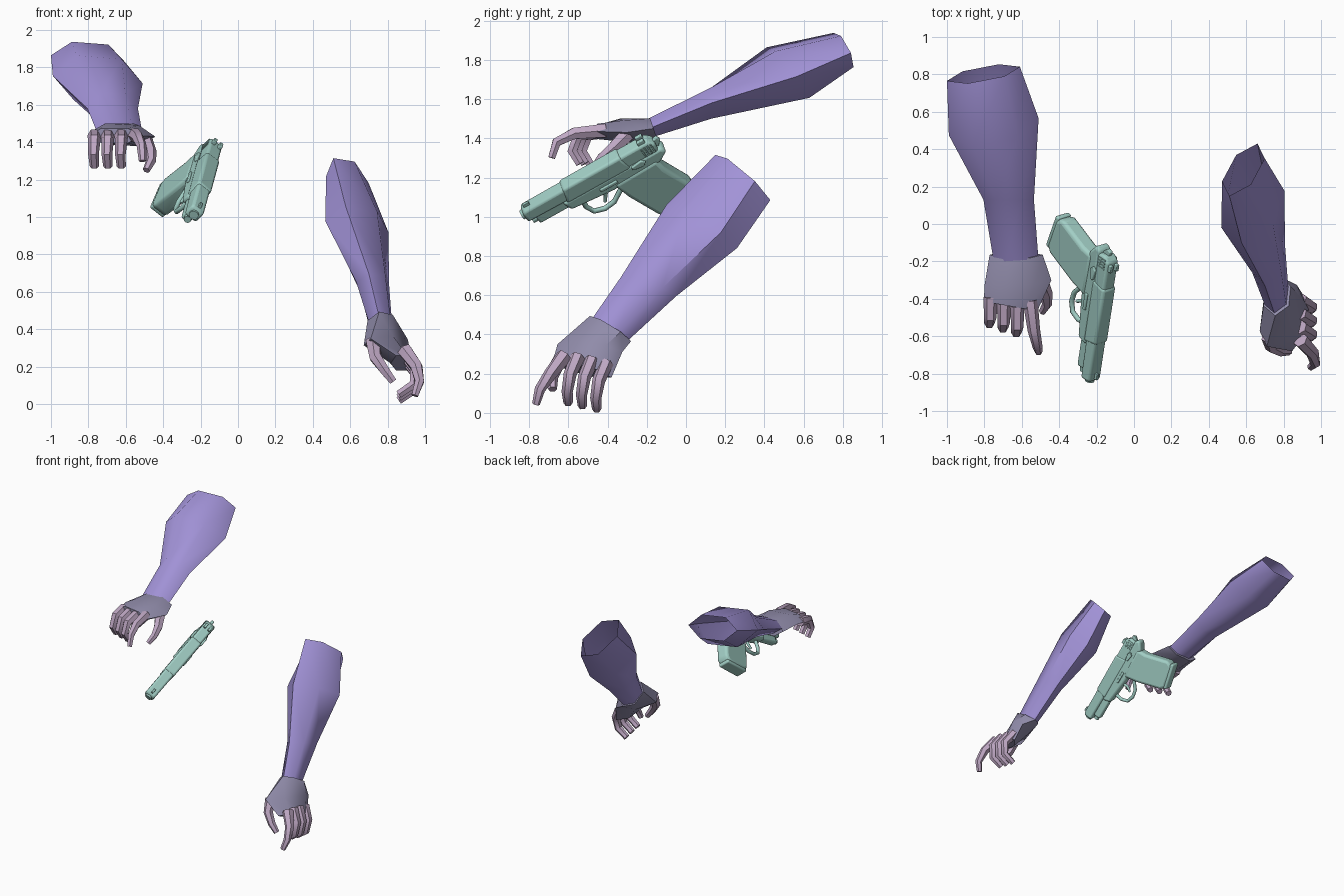
import bpy, bmesh, math
from mathutils import Vector, Matrix

cube = bpy.data.objects.get("Cube")
if cube:
    bpy.data.objects.remove(cube)


def material(name, r, g, b):
    m = bpy.data.materials.new(name)
    m.use_nodes = True
    m.diffuse_color = (r, g, b, 1)
    m.node_tree.nodes["Principled BSDF"].inputs["Base Color"].default_value = (r, g, b, 1)
    return m


PURPLE = material("purple sleeve", .36, .29, .68)
GREY = material("grey glove", .28, .26, .40)
PINK = material("pale pink skin", .52, .39, .55)
TEAL = material("pale teal metal", .36, .62, .56)


def finish(name, bm, mat, angle=40):
    bmesh.ops.recalc_face_normals(bm, faces=bm.faces)
    mesh = bpy.data.meshes.new(name)
    bm.to_mesh(mesh)
    bm.free()
    mesh.materials.append(mat)
    ob = bpy.data.objects.new(name, mesh)
    bpy.context.collection.objects.link(ob)
    bpy.ops.object.select_all(action='DESELECT')
    ob.select_set(True)
    bpy.context.view_layer.objects.active = ob
    bpy.ops.object.shade_smooth_by_angle(angle=math.radians(angle))
    return ob


def loft(name, rings, mat, start=True, end=True, sides=6):
    """Skin over rings given as (centre, half width vector, half height vector)."""
    bm = bmesh.new()
    loops = []
    for c, u, v in rings:
        c, u, v = Vector(c), Vector(u), Vector(v)
        turns = [math.tau * i / sides for i in range(sides)]
        loops.append([bm.verts.new(c + u * math.cos(a) + v * math.sin(a)) for a in turns])
    for lo, hi in zip(loops, loops[1:]):
        for i in range(sides):
            j = (i + 1) % sides
            bm.faces.new((lo[i], lo[j], hi[j], hi[i]))
    if start:
        bm.faces.new(loops[0])
    if end:
        bm.faces.new(loops[-1])
    return finish(name, bm, mat, 50)


def tube(name, path, radius, tip, mat, side=(1, 0, 0), sides=6):
    """Tapering tube along a path."""
    pts = [Vector(p) for p in path]
    rings = []
    for i, p in enumerate(pts):
        t = (pts[min(i + 1, len(pts) - 1)] - pts[max(i - 1, 0)]).normalized()
        u = (Vector(side) - t * t.dot(Vector(side))).normalized()
        r = radius + (tip - radius) * i / (len(pts) - 1)
        rings.append((p, u * r, t.cross(u) * r))
    return loft(name, rings, mat, sides=sides)


# Sleeves, open at the elbow
loft("right_sleeve", [
    ((-.805, .803, 1.85), (.195, .038, -.015), (.017, -.037, .092)),
    ((-.75, .52, 1.735), (.24, .045, -.02), (.01, -.1, .137)),
    ((-.67, .13, 1.58), (.135, 0, 0), (0, 0, .092)),
    ((-.63, -.2, 1.445), (.12, 0, 0), (0, -.02, .05))], PURPLE, start=False)
loft("left_sleeve", [
    ((.585, .29, 1.2), (-.075, -.14, .115), (.088, -.01, .045)),
    ((.635, .08, .95), (-.06, -.18, .11), (.16, .01, .03)),
    ((.72, -.19, .645), (-.02, -.14, .05), (.09, 0, .02)),
    ((.765, -.4, .41), (-.01, -.09, .054), (.065, 0, .015))], PURPLE, start=False)

# Gloves
loft("right_glove", [
    ((-.63, -.165, 1.445), (.142, 0, .005), (0, -.02, .062)),
    ((-.62, -.31, 1.44), (.178, .01, -.01), (0, -.02, .065)),
    ((-.66, -.44, 1.435), (.143, -.025, 0), (0, 0, .045))], GREY)
loft("left_glove", [
    ((.765, -.385, .43), (-.01, -.105, .064), (.078, 0, .018)),
    ((.79, -.49, .33), (-.08, -.165, .02), (.09, 0, .03)),
    ((.875, -.53, .22), (-.03, -.15, .04), (.05, 0, .025))], GREY)

# Curled fingers: shared bend offsets from each knuckle
right_bend = [(0, .03, 0), (0, -.08, -.02), (-.005, -.11, -.1), (0, -.07, -.165)]
left_bend = [(-.02, .01, .03), (.04, -.03, -.06), (.03, -.045, -.15), (-.05, -.04, -.205)]
FINGERS = ("little", "ring", "middle")
for i, finger in enumerate(FINGERS):
    right = Vector((-.768 + .072 * i, -.42 - .025 * i, 1.435))
    left = Vector((.91, -.415 - .073 * i, .225 + .016 * i))
    tube(f"right_{finger}_finger", [right + Vector(o) for o in right_bend], .038, .024, PINK)
    tube(f"left_{finger}_finger", [left + Vector(o) for o in left_bend], .038, .024, PINK, (0, 1, 0))

# Pointing fingers and thumbs
tube("right_index_finger", [(-.555, -.41, 1.44), (-.535, -.57, 1.425), (-.515, -.66, 1.38),
                            (-.51, -.685, 1.3)], .04, .02, PINK)
tube("right_thumb", [(-.5, -.3, 1.42), (-.47, -.37, 1.35), (-.465, -.43, 1.3),
                     (-.49, -.47, 1.25)], .042, .02, PINK)
tube("left_index_finger", [(.89, -.62, .29), (.955, -.69, .2), (.97, -.745, .12),
                           (.945, -.765, .045)], .042, .02, PINK, (0, 1, 0))
tube("left_thumb", [(.72, -.6, .34), (.735, -.655, .25), (.785, -.68, .18),
                    (.83, -.68, .12)], .042, .022, PINK, (0, 1, 0))

# Pistol frame: first axis runs from muzzle to rear, second runs down, third is sideways
back = Vector((.13, .866, .484)).normalized()
down = Vector((-.63, .45, -.635))
down = (down - back * down.dot(back)).normalized()
GUN = Matrix((back, down, back.cross(down))).transposed().to_4x4()
GUN.translation = (-.21, -.845, 1.04)


def slab(name, profile, half, bevel, middle=0, segments=3):
    """Side profile extruded across the pistol, with rounded edges."""
    bm = bmesh.new()
    face = bm.faces.new([bm.verts.new((x, y, middle - half)) for x, y in profile])
    out = bmesh.ops.extrude_face_region(bm, geom=[face])
    moved = [v for v in out["geom"] if isinstance(v, bmesh.types.BMVert)]
    bmesh.ops.translate(bm, verts=moved, vec=(0, 0, 2 * half))
    bmesh.ops.recalc_face_normals(bm, faces=bm.faces)
    ob = finish(name, bm, TEAL)
    ob.matrix_world = GUN
    mod = ob.modifiers.new("round", 'BEVEL')
    mod.width = bevel
    mod.segments = segments
    return ob


def box(x0, x1, y0, y1):
    return [(x0, y0), (x1, y0), (x1, y1), (x0, y1)]


slab("pistol_slide", [(0, .01), (.02, 0), (.74, -.005), (.77, .03), (.765, .085), (0, .075)], .04, .014)
slab("pistol_body", [(.24, -.008), (.58, -.01), (.6, .09), (.22, .09)], .045, .015)
slab("pistol_frame", [(.2, .075), (.78, .07), (.8, .105), (.74, .15), (.46, .165), (.22, .14)], .044, .016)
slab("pistol_dust_cover", box(.045, .26, .07, .13), .028, .012)
slab("pistol_grip", [(.47, .13), (.73, .12), (.74, .2), (.81, .39), (.79, .435),
                     (.61, .475), (.575, .45), (.5, .25)], .05, .028)
slab("grip_base", [(.805, .415), (.81, .445), (.605, .49), (.595, .462)], .046, .01)
slab("front_sight", box(.02, .055, -.018, .01), .008, .003)
for side in (-1, 1):
    slab("rear_sight", box(.69, .73, -.025, .01), .01, .004, .02 * side)
    slab("slide_lever", box(.4, .5, .105, .125), .007, .005, .047 * side)
    slab("safety_lever", [(.6, .08), (.66, .07), (.68, .09), (.66, .11), (.6, .1)], .008, .005, .047 * side)
    for k in range(4):
        slab("slide_rib", box(.69 + .018 * k, .698 + .018 * k, .015, .07), .003, .001, .04 * side, 1)
slab("hammer", [(.75, .03), (.79, .02), (.8, .045), (.77, .08)], .012, .005)

# Barrel, trigger and guard
tube("barrel", [GUN @ Vector((x, .04, 0)) for x in (-.012, .1)], .026, .026, TEAL, sides=12)
tube("recoil_rod", [GUN @ Vector((x, .1, 0)) for x in (.02, .1)], .02, .02, TEAL, sides=12)
guard = [(.29, .13), (.285, .2), (.305, .25), (.36, .27), (.42, .26), (.47, .22), (.5, .2)]
tube("trigger_guard", [GUN @ Vector((x, y, 0)) for x, y in guard], .014, .014, TEAL, GUN.col[2][:3], 8)
trigger = [(.4, .14), (.405, .19), (.38, .23)]
tube("trigger", [GUN @ Vector((x, y, 0)) for x, y in trigger], .014, .009, TEAL, GUN.col[2][:3], 8)
